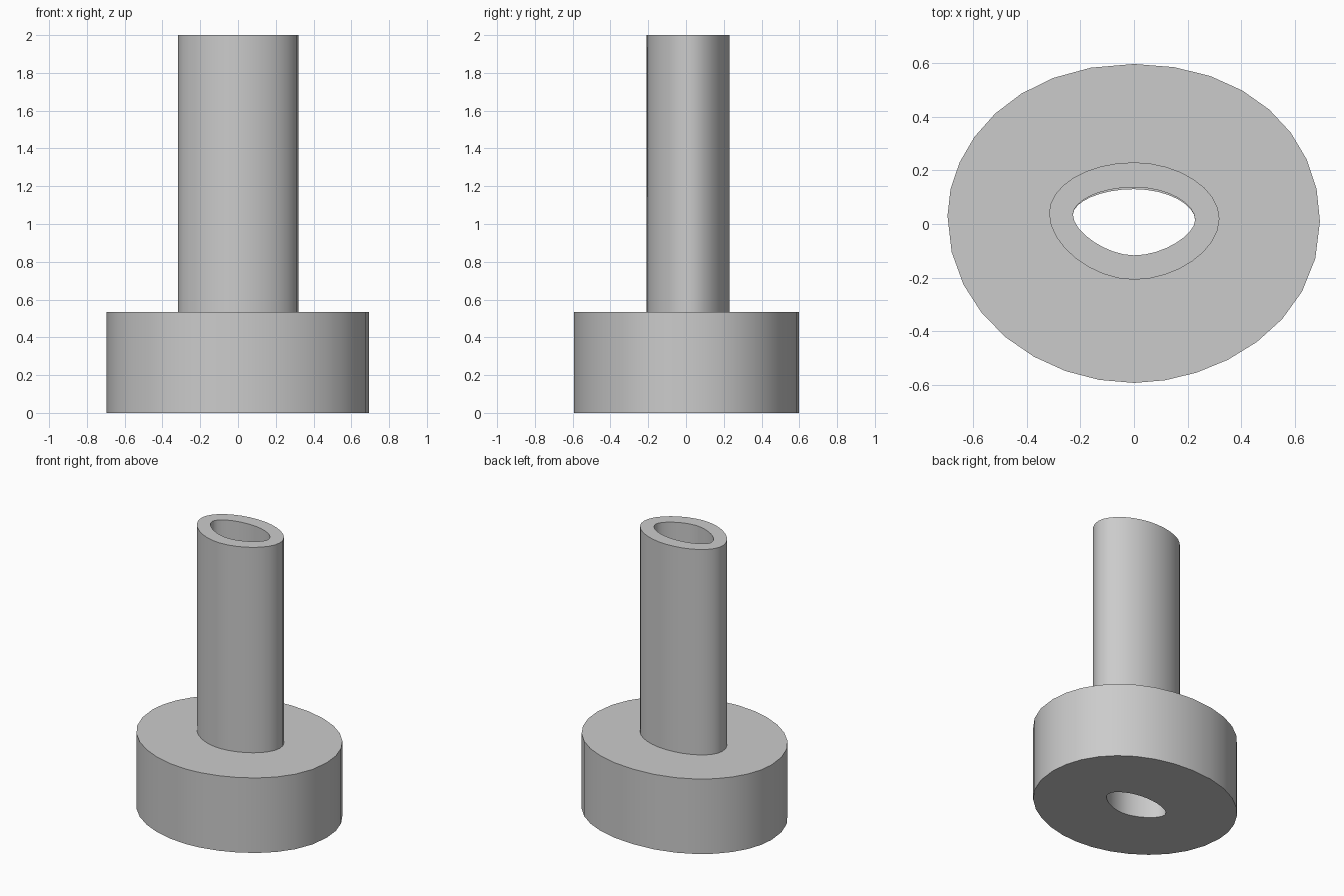
import bpy
import bmesh
import math
from mathutils import Vector
from mathutils.geometry import interpolate_bezier

STEPS = 8  # segments per quarter of each oval

if "Cube" in bpy.data.objects:
    bpy.data.objects.remove(bpy.data.objects["Cube"], do_unlink=True)

grey = bpy.data.materials.new("plain_grey")
grey.use_nodes = True
grey.diffuse_color = (0.6, 0.6, 0.6, 1)
grey.node_tree.nodes["Principled BSDF"].inputs["Base Color"].default_value = (0.6, 0.6, 0.6, 1)


def oval(top, right, bottom, left):
    """Uneven oval from four knots: (x, y, handle before, handle after), clockwise."""
    knots = [top, right, bottom, left]
    directions = [Vector((1, 0, 0)), Vector((0, -1, 0)), Vector((-1, 0, 0)), Vector((0, 1, 0))]
    points = []
    for i in range(4):
        j = (i + 1) % 4
        a, b = Vector((*knots[i][:2], 0)), Vector((*knots[j][:2], 0))
        points += interpolate_bezier(a, a + directions[i] * knots[i][3],
                                     b - directions[j] * knots[j][2], b, STEPS + 1)[:-1]
    return points


def hollow_prism(name, outer, inner, bottom, top):
    """Upright wall between two matching outlines, with flat ring ends."""
    bm = bmesh.new()
    rings = [[bm.verts.new((p.x, p.y, z)) for p in outline]
             for outline, z in ((outer, bottom), (outer, top), (inner, top), (inner, bottom))]
    count = len(outer)
    for r in range(4):
        a, b = rings[r], rings[(r + 1) % 4]
        for i in range(count):
            j = (i + 1) % count
            bm.faces.new((a[i], a[j], b[j], b[i]))
    bmesh.ops.recalc_face_normals(bm, faces=bm.faces)
    mesh = bpy.data.meshes.new(name)
    bm.to_mesh(mesh)
    bm.free()
    mesh.materials.append(grey)
    obj = bpy.data.objects.new(name, mesh)
    bpy.context.collection.objects.link(obj)
    bpy.ops.object.select_all(action="DESELECT")
    obj.select_set(True)
    bpy.context.view_layer.objects.active = obj
    bpy.ops.object.shade_smooth_by_angle(angle=math.radians(30))
    return obj


# Outlines
base_rim = oval((0, 0.597, 0.454, 0.42), (0.694, 0.01, 0.33, 0.397),
                (0, -0.593, 0.297, 0.349), (-0.696, 0.03, 0.377, 0.263))
tube_rim = oval((0, 0.23, 0.18, 0.17), (0.319, 0.02, 0.11, 0.12),
                (0, -0.208, 0.155, 0.155), (-0.317, 0.04, 0.12, 0.10))
tube_bore = oval((0, 0.137, 0.13, 0.13), (0.228, 0.015, 0.06, 0.055),
                 (0, -0.117, 0.11, 0.10), (-0.228, 0.035, 0.065, 0.05))
base_bore = oval((0, 0.13, 0.13, 0.13), (0.228, 0.015, 0.055, 0.055),
                 (0, -0.117, 0.11, 0.10), (-0.228, 0.035, 0.065, 0.045))

# Wide base and tall tube, sharing a bore
hollow_prism("base", base_rim, base_bore, 0, 0.535)
hollow_prism("tube", tube_rim, tube_bore, 0.535, 2)
